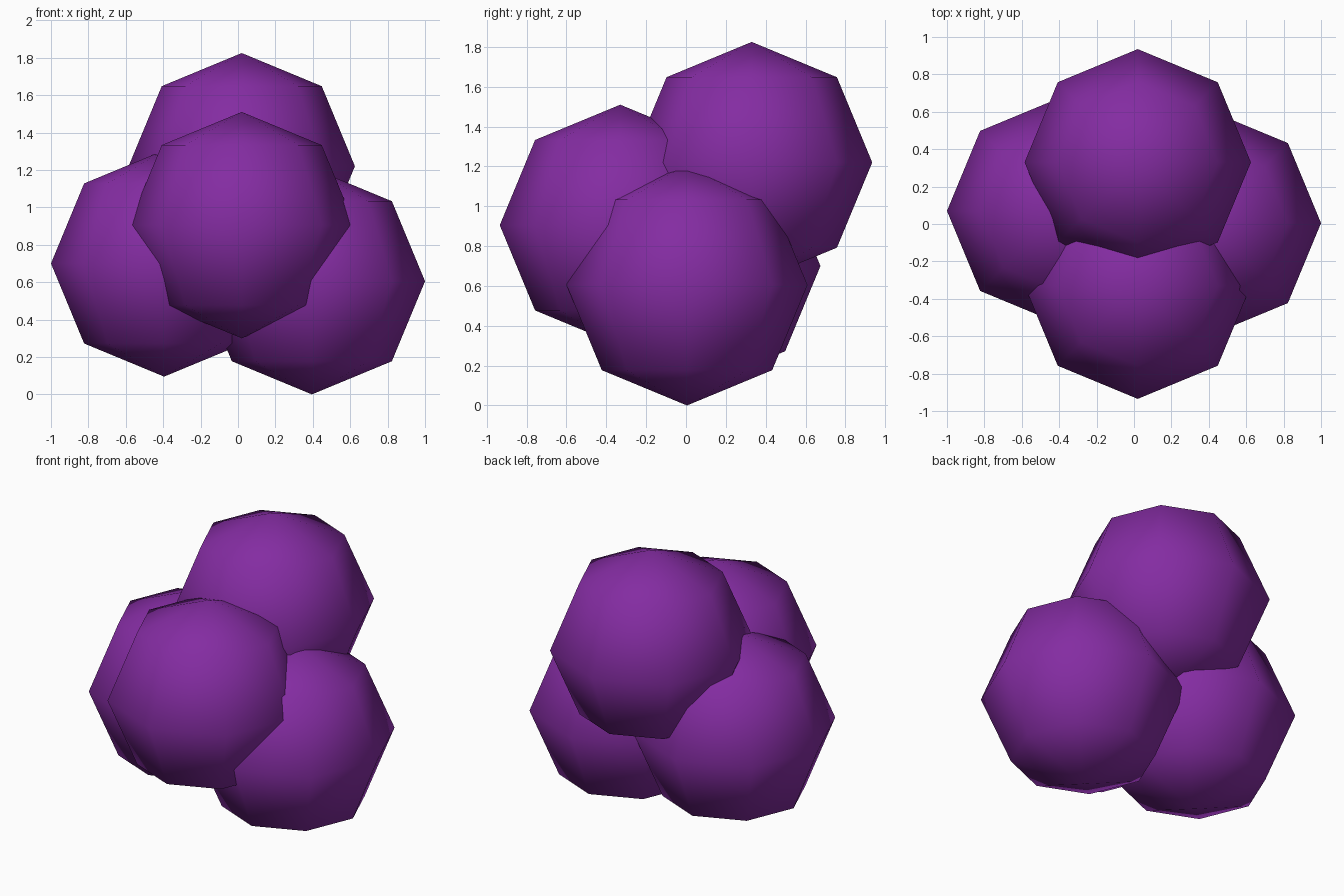
import bpy

if "Cube" in bpy.data.objects:
    bpy.data.objects.remove(bpy.data.objects["Cube"])

RADIUS = 0.605

purple = bpy.data.materials.new("purple")
purple.diffuse_color = (0.23, 0.025, 0.36, 1)
purple.use_nodes = True
purple.node_tree.nodes["Principled BSDF"].inputs["Base Color"].default_value = purple.diffuse_color


def berry(name, centre):
    """Low-poly smooth ball: 8 segments, 4 rings, pole up."""
    bpy.ops.mesh.primitive_uv_sphere_add(segments=8, ring_count=4,
                                         radius=RADIUS, location=centre)
    ob = bpy.context.object
    ob.name = name
    ob.data.materials.append(purple)
    bpy.ops.object.shade_smooth()


# Cluster of four overlapping balls
berry("left_ball", (-0.395, 0.07, 0.70))
berry("right_ball", (0.395, 0.005, 0.605))
berry("front_ball", (0.02, -0.33, 0.905))
berry("back_ball", (0.02, 0.33, 1.22))
